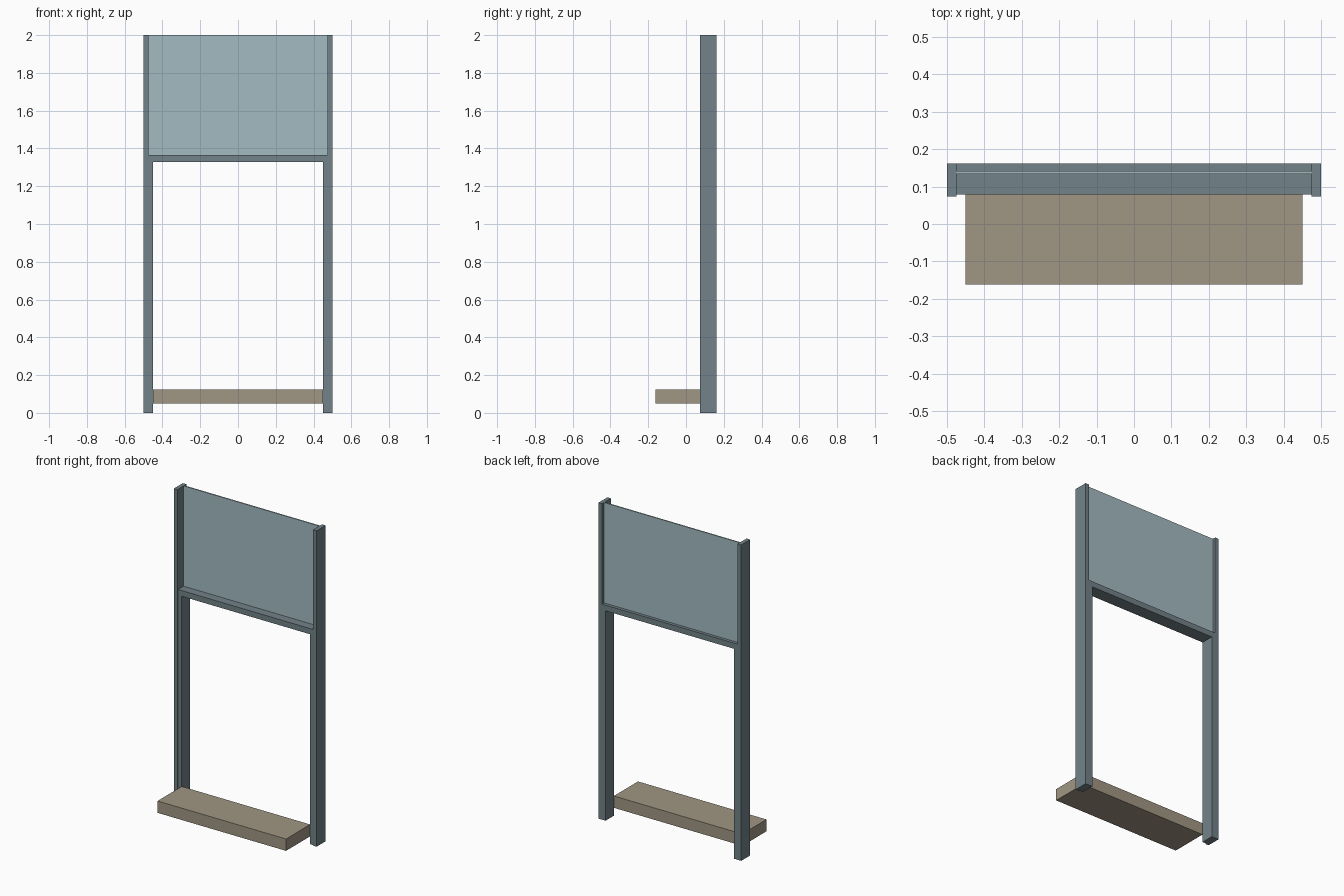
import bpy, bmesh

if "Cube" in bpy.data.objects:
    bpy.data.objects.remove(bpy.data.objects["Cube"])


def material(name, srgb):
    lin = [((c / 255 + 0.055) / 1.055) ** 2.4 for c in srgb]
    m = bpy.data.materials.new(name)
    m.diffuse_color = (*lin, 1)
    m.use_nodes = True
    m.node_tree.nodes["Principled BSDF"].inputs["Base Color"].default_value = m.diffuse_color
    return m


METAL = material("grey metal", (114, 130, 136))
GLASS = material("pale panel", (164, 187, 194))
WOOD = material("tan seat", (160, 150, 131))


def finish(name, bm, mat):
    bmesh.ops.recalc_face_normals(bm, faces=bm.faces)
    me = bpy.data.meshes.new(name)
    bm.to_mesh(me)
    bm.free()
    me.materials.append(mat)
    ob = bpy.data.objects.new(name, me)
    bpy.context.collection.objects.link(ob)
    return ob


def box(name, x, y, z, mat):
    bm = bmesh.new()
    bmesh.ops.create_cube(bm, size=1)
    for v in bm.verts:
        for i, (lo, hi) in enumerate((x, y, z)):
            v.co[i] = hi if v.co[i] > 0 else lo
    return finish(name, bm, mat)


def extrude_y(name, outline, y0, y1, mat):
    bm = bmesh.new()
    face = bm.faces.new([bm.verts.new((x, y0, z)) for x, z in outline])
    ext = bmesh.ops.extrude_face_region(bm, geom=[face])["geom"]
    verts = [g for g in ext if isinstance(g, bmesh.types.BMVert)]
    bmesh.ops.translate(bm, verts=verts, vec=(0, y1 - y0, 0))
    return finish(name, bm, mat)


BACK, FRONT = 0.162, 0.079      # depth range of the inner frame
RAIL_LOW, RAIL_TOP = 1.329, 1.365

# full-height outer posts, slightly proud of the inner frame
for side, x in (("left", (-0.5, -0.475)), ("right", (0.475, 0.5))):
    box(side + "_outer_post", x, (0.073, BACK), (0, 2), METAL)

# inner portal: two legs and the cross rail in one piece
half = [(0.475, RAIL_TOP), (0.475, 0), (0.45, 0), (0.45, RAIL_LOW)]
portal = half + [(-x, z) for x, z in reversed(half)]
extrude_y("inner_frame", portal, FRONT, BACK, METAL)

# thin upper panel standing on the rail
box("upper_panel", (-0.475, 0.475), (0.134, 0.142), (RAIL_TOP, 2), GLASS)

# bench slab in front of the legs
box("bench", (-0.45, 0.45), (-0.162, FRONT), (0.05, 0.125), WOOD)
